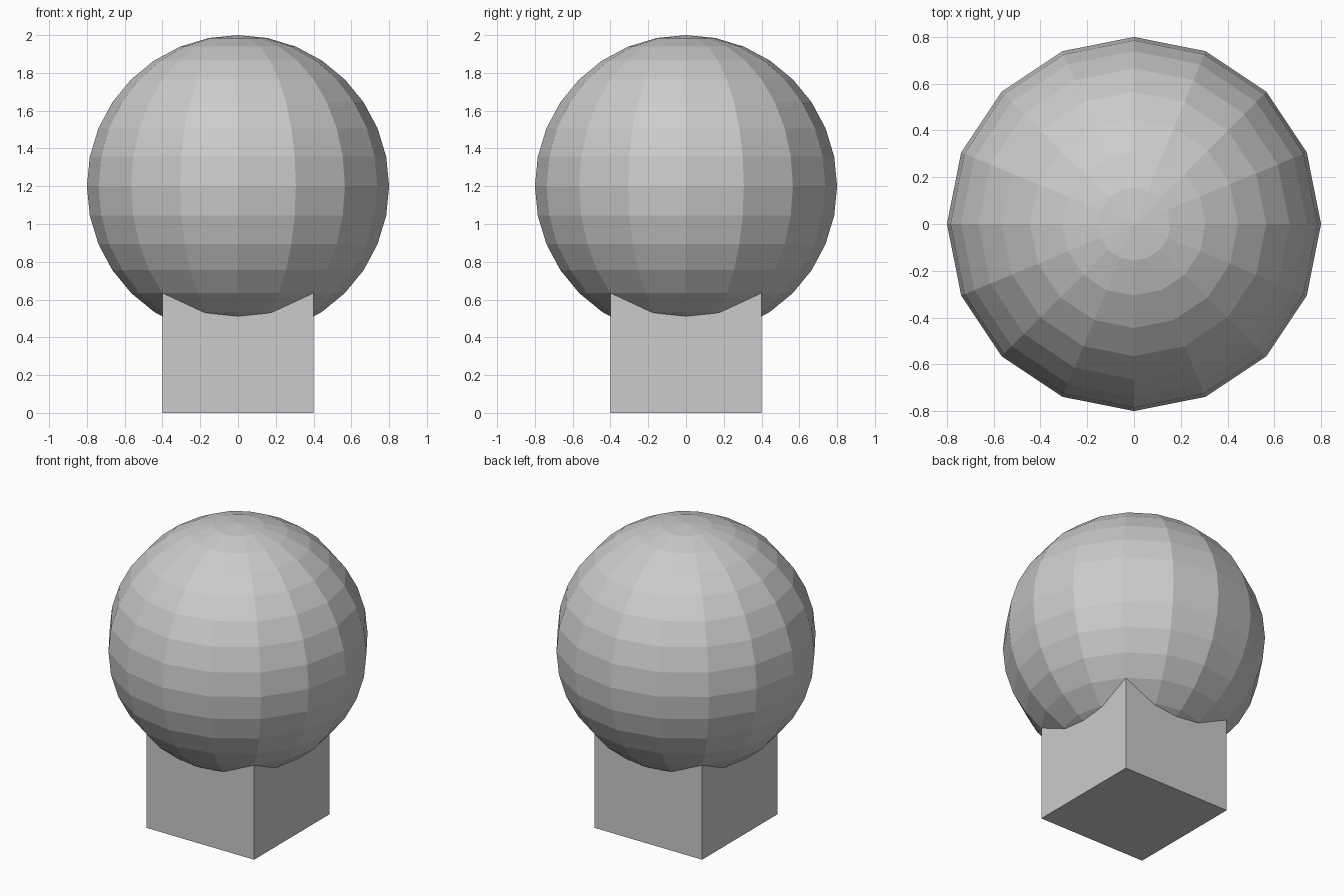
import bpy

if "Cube" in bpy.data.objects:
    bpy.data.objects.remove(bpy.data.objects["Cube"])

# Square base block, its top sunk into the ball
bpy.ops.mesh.primitive_cube_add(size=0.8, location=(0, 0, 0.4))
bpy.context.object.name = "base_block"

# Flat-faced ball resting on the block
bpy.ops.mesh.primitive_uv_sphere_add(segments=16, ring_count=16, radius=0.8, location=(0, 0, 1.2))
bpy.context.object.name = "ball"
